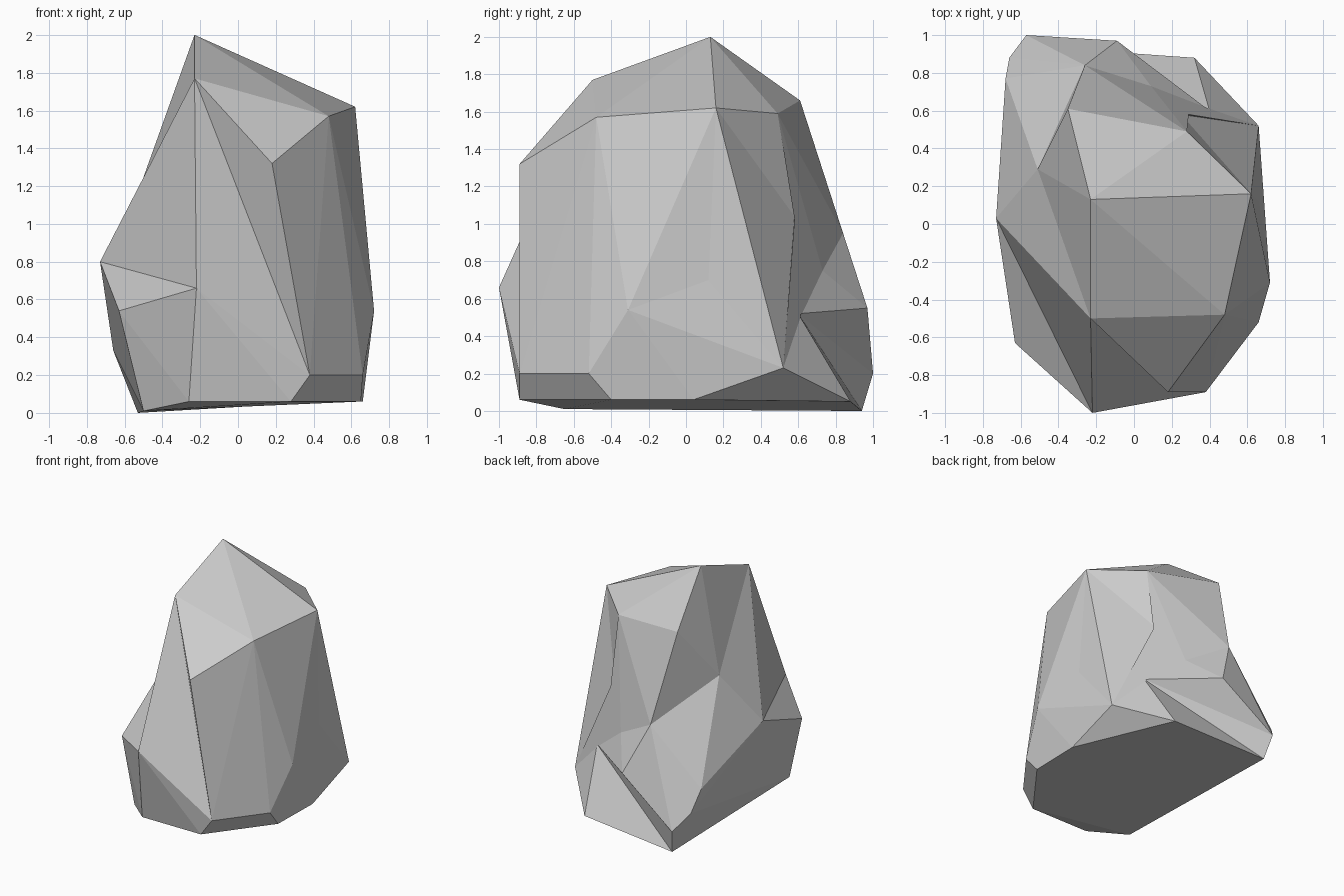
import bpy, bmesh, math

if "Cube" in bpy.data.objects:
    bpy.data.objects.remove(bpy.data.objects["Cube"])

# Corner points where the rock's facets meet
peak, ridge = (-.23, .13, 2.0), (-.23, -.5, 1.77)
back_peak, back_mid = (-.35, .61, 1.66), (-.26, .84, .95)
left_dent, left_tip = (-.51, .29, 1.22), (-.73, .03, .80)
nose, nose_left = (-.22, -1.0, .66), (-.63, -.63, .54)
brow, toe = (.18, -.89, 1.32), (.38, -.89, .20)
shoulder, back_shoulder = (.62, .16, 1.62), (.28, .49, 1.59)
hip, right_dent, flank = (.72, -.31, .54), (.66, .12, .70), (.66, .52, .23)
notch_top, notch_in, notch_mid = (.25, .58, 1.04), (.40, .60, .52), (.09, .73, .75)
base_left, base_right, base_tip = (-.5, -.65, .01), (.66, .04, .06), (.32, .88, .05)
heel, heel_base, spur_top = (-.57, 1.0, .20), (-.53, .94, 0), (-.09, .97, .55)

shared = [ridge, left_dent, back_mid, nose, nose_left, notch_in, notch_mid,
          flank, base_left, base_right]

# Tall main block
main = shared + [peak, back_peak, brow, (.48, -.48, 1.57), shoulder, back_shoulder,
                 notch_top, right_dent, hip, (.66, -.52, .20), toe,
                 (-.26, -.89, .06), (.28, -.89, .06), (.65, -.4, .06)]

# Low spur bulging to the left and back, leaving the notch above it
spur = shared + [left_tip, (-.68, .77, .50), (-.66, .88, .33),
                 heel_base, heel, spur_top, base_tip]

# Shallow hollows chipped out of the faces (last points reach outside the stone)
hollows = {
    "left_hollow": [ridge, left_tip, nose_left, nose, (-.47, -.6, 1.16)],
    "front_hollow": [ridge, brow, toe, nose, (-.02, -1.0, 1.0)],
    "back_right_hollow": [shoulder, flank, notch_top, back_shoulder, (.53, .58, .93)],
    "right_hollow": [shoulder, hip, flank, right_dent, (.73, .14, .82)],
    "spur_hollow": [spur_top, base_tip, heel, heel_base, notch_in,
                    (.14, .99, .34), (-.1, 1.0, .16)],
}


def chunk(name, points):
    """Convex stone chunk around the given corner points."""
    bm = bmesh.new()
    for p in points:
        bm.verts.new(p)
    bmesh.ops.convex_hull(bm, input=bm.verts[:])
    bmesh.ops.delete(bm, geom=[v for v in bm.verts if not v.link_faces], context='VERTS')
    bmesh.ops.recalc_face_normals(bm, faces=bm.faces[:])
    mesh = bpy.data.meshes.new(name)
    bm.to_mesh(mesh)
    bm.free()
    obj = bpy.data.objects.new(name, mesh)
    bpy.context.collection.objects.link(obj)
    return obj


def combine(obj, other, operation):
    """Apply a boolean with the other chunk, then remove that chunk."""
    mod = obj.modifiers.new("combine", 'BOOLEAN')
    mod.operation, mod.solver, mod.object = operation, 'EXACT', other
    bpy.context.view_layer.update()
    result = bpy.data.meshes.new_from_object(
        obj.evaluated_get(bpy.context.evaluated_depsgraph_get()))
    obj.modifiers.clear()
    obj.data = result
    bpy.data.objects.remove(other)


rock = chunk("rock", main)
combine(rock, chunk("rock_spur", spur), 'UNION')
for name, points in hollows.items():
    combine(rock, chunk(name, points), 'DIFFERENCE')

# Merge nearly flat triangles into clean facets
bm = bmesh.new()
bm.from_mesh(rock.data)
bmesh.ops.remove_doubles(bm, verts=bm.verts[:], dist=.004)
bmesh.ops.dissolve_limit(bm, angle_limit=math.radians(3), verts=bm.verts[:], edges=bm.edges[:])
for f in bm.faces:
    f.smooth = False
bm.to_mesh(rock.data)
bm.free()
